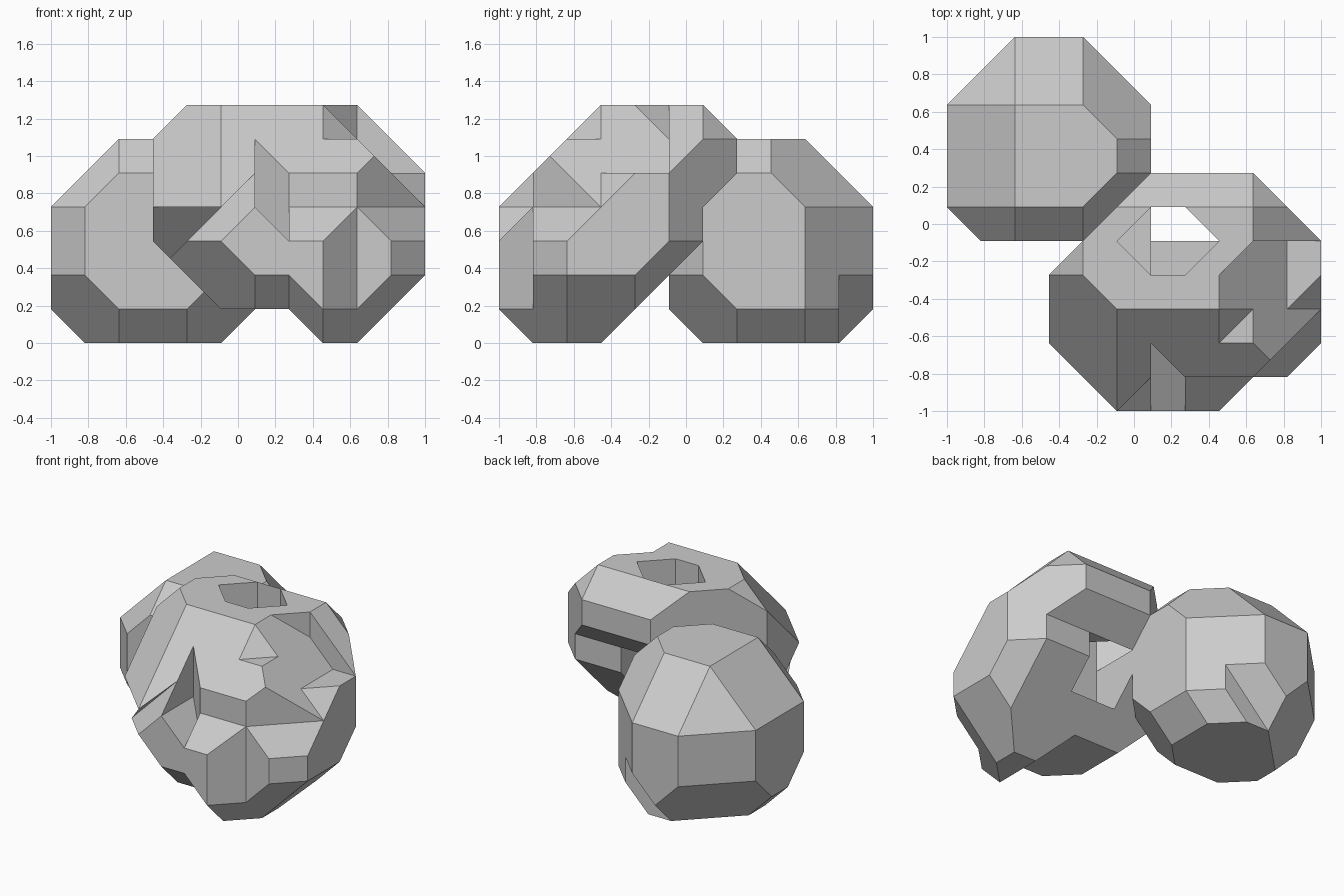
import bpy, bmesh
from itertools import combinations
from mathutils import Matrix, Vector

if "Cube" in bpy.data.objects:
    bpy.data.objects.remove(bpy.data.objects["Cube"], do_unlink=True)

STEP = 2 / 11  # lattice step
AXES = {"x": Vector((1, 0, 0)), "y": Vector((0, 1, 0)), "z": Vector((0, 0, 1))}

grey = (0.6, 0.6, 0.6, 1)
stone = bpy.data.materials.new("plain_grey")
stone.use_nodes = True
stone.diffuse_color = grey
stone.node_tree.nodes["Principled BSDF"].inputs["Base Color"].default_value = grey


def faceted(name, rules):
    """Convex solid bounded by planes such as '+x+y 15' (x + y <= 15)."""
    planes = []
    for rule in rules.split(","):
        text, limit = rule.split()
        normal = Vector()
        for sign, axis in zip(text[::2], text[1::2]):
            normal += AXES[axis] * (1 if sign == "+" else -1)
        planes.append((normal, float(limit)))
    corners = set()
    for trio in combinations(planes, 3):
        normals = Matrix([n for n, d in trio])
        if abs(normals.determinant()) < 0.01:
            continue
        p = normals.inverted() @ Vector([d for n, d in trio])
        if all(n.dot(p) <= d + 0.001 for n, d in planes):
            corners.add(tuple(round(c, 3) + 0.0 for c in p))
    bm = bmesh.new()
    for p in sorted(corners):
        bm.verts.new(Vector(p) * STEP - AXES["x"] - AXES["y"])
    bmesh.ops.convex_hull(bm, input=bm.verts[:])
    loose = [v for v in bm.verts if not v.link_faces]
    bmesh.ops.delete(bm, geom=loose, context="VERTS")
    bmesh.ops.dissolve_limit(bm, angle_limit=0.01, verts=bm.verts[:], edges=bm.edges[:])
    bmesh.ops.recalc_face_normals(bm, faces=bm.faces[:])
    mesh = bpy.data.meshes.new(name)
    bm.to_mesh(mesh)
    bm.free()
    mesh.materials.append(stone)
    obj = bpy.data.objects.new(name, mesh)
    bpy.context.collection.objects.link(obj)
    return obj


def carve(obj, rules):
    """Cut a faceted solid out of an object."""
    cutter = faceted("cutter", rules)
    cutter.hide_render = True
    mod = obj.modifiers.new("cut", "BOOLEAN")
    mod.operation, mod.solver, mod.object = "DIFFERENCE", "EXACT", cutter
    graph = bpy.context.evaluated_depsgraph_get()
    mesh = bpy.data.meshes.new_from_object(obj.evaluated_get(graph))
    obj.modifiers.clear()
    obj.data = mesh
    bpy.data.objects.remove(cutter, do_unlink=True)


# Rear boulder
rear = faceted("rear_boulder", (
    "-x 0,+x 6,-y -5,+y 11,-z 0,+z 6,+x+y 15,-x-y -6,+x-y 0,-x+y 9,"
    "+y+z 15,-y+z 0,-x+z 4,-x-z -1,+x-z 5,+y-z 10,-y-z -6,"
    "+x+y+z 19,-x+y+z 13,-x-y+z -2,+x-y+z 4,"
    "-x-y-z -8,+x-y-z -2,+x+y-z 14,-x+y-z 7"))
# Chipped lower corner and dip beside the front boulder
carve(rear, "-x-y+z -13,-y -10,+z 2,+x 6,+y 12,-z 1")
carve(rear, "-x-z -11,+y 8,-y -4,+x 7,+z 7")

# Front boulder
front = faceted("front_boulder", (
    "-x -3,+x 11,-y 0,+y 7,-z 0,+z 7,+x+y 16,-x-y -5,+x-y 9,-x+y 1,"
    "+y+z 13,-y+z 4,-x+z 3,+x+z 16,-x-z -6,+x-z 9,+y-z 3,-y-z -1,"
    "+x+y+z 22,-x-y+z -1,+x-y+z 12,-x-y-z -8,+x-y-z 7,+x+y-z 13"))
# Six-sided opening in the top
carve(front, "-y -4,+y 6,+x+y 13,-x-y -10,+x-y 3,-x+y 0,-z -4,+z 8")
# Stepped front edge
carve(front, "-x+y -8,+y 1,-y 1,+x 12,-z 1,+z 4")
# Gap under the front
carve(front, "+z 1,+x+z 8,-x -5,-z 1,-y 1,+y 8")
carve(front, "+y+z 2,+x+y+z 9,-x -5,-z 1,-y 1,+y 1")
# Undercut at the back
carve(front, "-y -6,-y+z -2,+z 5,-z -2,+y 8,-x -2,+x 12")
# Hollow in the underside
carve(front, "-x -6,+x 8,-y -4,+y 8,-z -2,+z 4")
# Front recess: shallow ledge and deep slot
carve(front, "-x -7,+x 9,+y 1,-y 1,+y-z -3,+z 5")
carve(front, "-x -6,+x 7,+x+y 8,-x-z -10,+z 6,-y 1")
# Left notch and the ledge below it
carve(front, "+x-z 1,+y+z 6,+z 4,-z -2,-x -2,-y 0")
carve(front, "+x+y-z 2,+x 6,-x+z -1,-z -2,-y 1,-x -2")
# Step in the upper left shoulder
carve(front, "-x-z -15,-x+y -4,+y 5,-y -2,-z -5,+x 12,+z 8")
# Knob standing out of the front recess
faceted("front_knob", "-y+z 4,+x-y 8,+x+z 15,+z 6,-z -4,+y 3,-x -7,-y -1")
